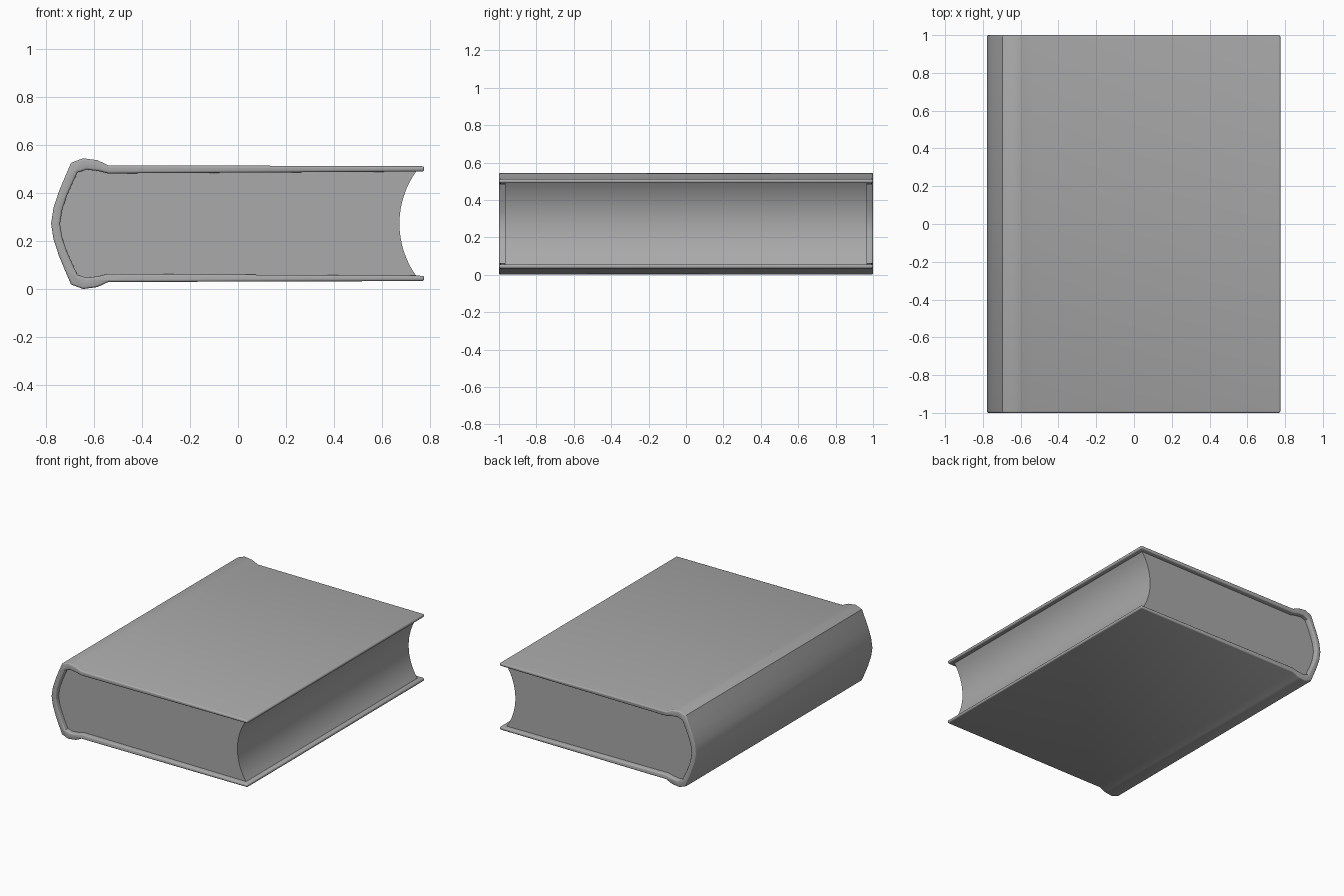
import bpy
import bmesh
import math

if "Cube" in bpy.data.objects:
    bpy.data.objects.remove(bpy.data.objects["Cube"], do_unlink=True)

MID = 0.273          # height of the book's horizontal mirror plane

grey = bpy.data.materials.new("plain grey")
grey.use_nodes = True
colour = (0.4, 0.4, 0.4, 1)
grey.diffuse_color = colour
grey.node_tree.nodes["Principled BSDF"].inputs["Base Color"].default_value = colour


def mirrored(half):
    """Upper half outline ending on the mirror plane -> full outline."""
    return half + [(x, -z) for x, z in reversed(half[:-1])]


def extrude_profile(name, outline, half_length, bevel=0.0):
    """Extrude an x-z outline along y, optionally rounding its rim."""
    bm = bmesh.new()
    front = bm.faces.new([bm.verts.new((x, -half_length, z + MID)) for x, z in outline])
    moved = bmesh.ops.extrude_face_region(bm, geom=[front], use_keep_orig=True)["geom"]
    back_verts = [v for v in moved if isinstance(v, bmesh.types.BMVert)]
    bmesh.ops.translate(bm, vec=(0, 2 * half_length, 0), verts=back_verts)
    bmesh.ops.recalc_face_normals(bm, faces=bm.faces[:])
    if bevel:
        rim = [e for e in bm.edges if e.calc_length() > 0
               and (abs(e.verts[0].co.y - e.verts[1].co.y) < 1e-5
                    or min(v.co.x for v in e.verts) > 0.7)]
        bmesh.ops.bevel(bm, geom=rim, offset=bevel, segments=3, profile=0.5,
                        affect='EDGES', clamp_overlap=True)
    mesh = bpy.data.meshes.new(name)
    bm.to_mesh(mesh)
    bm.free()
    mesh.materials.append(grey)
    obj = bpy.data.objects.new(name, mesh)
    bpy.context.collection.objects.link(obj)
    bpy.ops.object.select_all(action='DESELECT')
    obj.select_set(True)
    bpy.context.view_layer.objects.active = obj
    bpy.ops.object.shade_smooth_by_angle(angle=math.radians(40))
    return obj


# Cover: boards with a hinge groove and a rounded spine
outer = [(0.775, 0.239), (-0.54, 0.243), (-0.585, 0.264), (-0.645, 0.272),
         (-0.695, 0.253), (-0.72, 0.195), (-0.745, 0.135), (-0.768, 0.065), (-0.778, 0)]
inner = [(0.775, 0.217), (-0.54, 0.209), (-0.58, 0.219), (-0.63, 0.225),
         (-0.668, 0.213), (-0.688, 0.17), (-0.711, 0.118), (-0.731, 0.06), (-0.741, 0)]
cover_outline = mirrored(outer) + mirrored(inner)[::-1]
extrude_profile("cover", cover_outline, 1.0, bevel=0.009)

# Page block: follows the inside of the cover, with a hollow fore edge
tip_x, hollow, tip_z = 0.745, 0.073, 0.222
radius = (tip_z ** 2 + hollow ** 2) / (2 * hollow)
spread = math.asin(tip_z / radius)
steps = 16
fore_edge = []
for i in range(steps + 1):
    a = -spread + 2 * spread * i / steps
    fore_edge.append((tip_x - hollow + radius * (1 - math.cos(a)), radius * math.sin(a)))
spine_side = mirrored([(x - 0.002, z + 0.002) for x, z in inner[1:-1]] + [(-0.743, 0)])
extrude_profile("pages", fore_edge + spine_side, 0.967)
